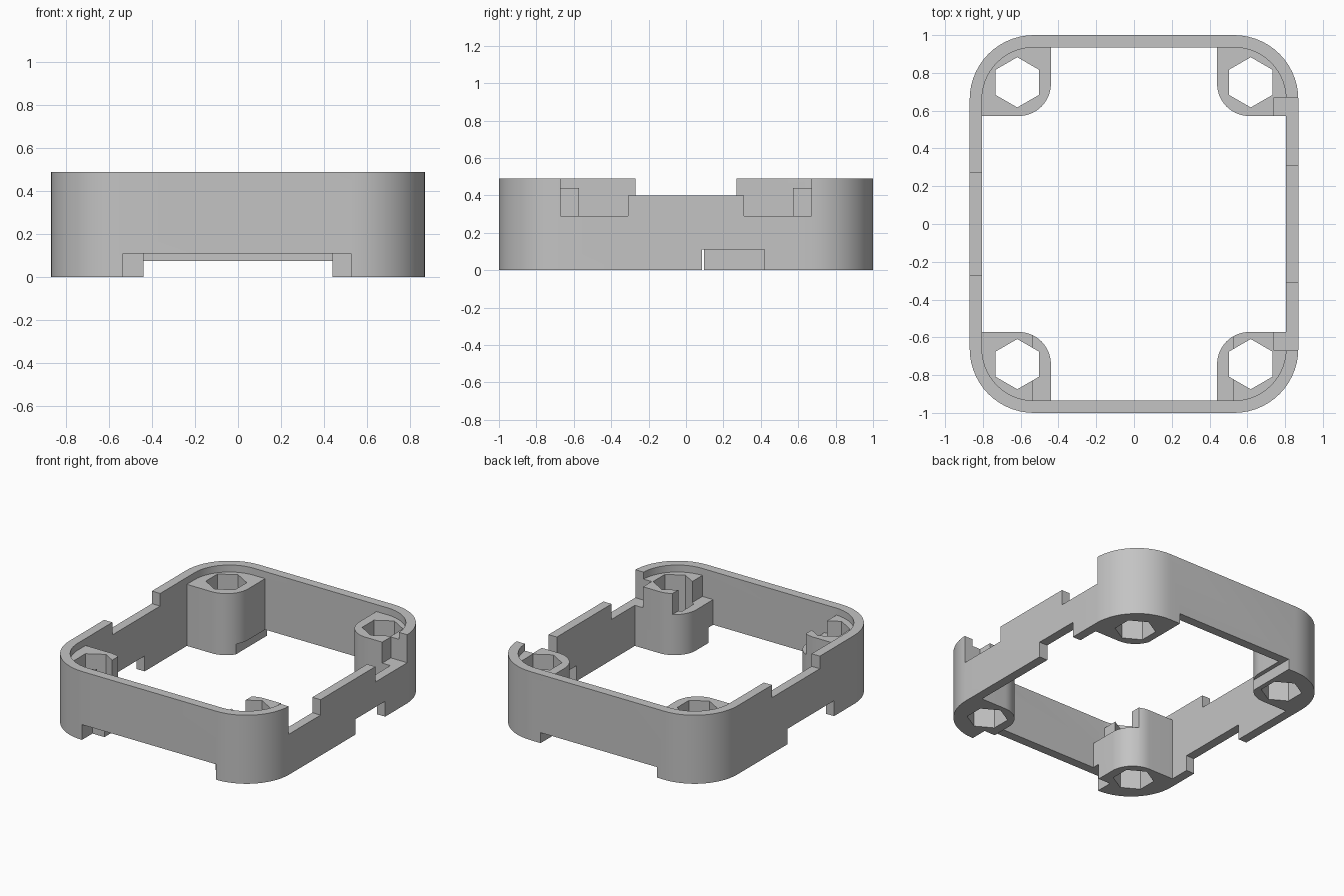
import bpy
import bmesh
from math import cos, sin, pi

if "Cube" in bpy.data.objects:
    bpy.data.objects.remove(bpy.data.objects["Cube"], do_unlink=True)

grey = bpy.data.materials.new("plain grey")
grey.use_nodes = True
grey.diffuse_color = (0.55, 0.55, 0.55, 1)
grey.node_tree.nodes["Principled BSDF"].inputs["Base Color"].default_value = (0.55, 0.55, 0.55, 1)


def prism(name, outline, z0, z1):
    """Extrude a counter-clockwise outline from z0 to z1."""
    bm = bmesh.new()
    base = bm.faces.new([bm.verts.new((x, y, z0)) for x, y in outline])
    top = bmesh.ops.extrude_face_region(bm, geom=[base])["geom"]
    bmesh.ops.translate(bm, vec=(0, 0, z1 - z0),
                        verts=[v for v in top if isinstance(v, bmesh.types.BMVert)])
    bmesh.ops.recalc_face_normals(bm, faces=bm.faces)
    mesh = bpy.data.meshes.new(name)
    bm.to_mesh(mesh)
    bm.free()
    mesh.materials.append(grey)
    obj = bpy.data.objects.new(name, mesh)
    bpy.context.collection.objects.link(obj)
    return obj


def rounded(x0, x1, y0, y1, radii, steps=14):
    """Rectangle outline; radii run from the +x +y corner counter-clockwise."""
    corners = [(x1, y1, -1, -1), (x0, y1, 1, -1), (x0, y0, 1, 1), (x1, y0, -1, 1)]
    points = []
    for i, ((x, y, sx, sy), r) in enumerate(zip(corners, radii)):
        if r == 0:
            points.append((x, y))
            continue
        for k in range(steps + 1):
            a = (i + k / steps) * pi / 2
            points.append((x + sx * r + r * cos(a), y + sy * r + r * sin(a)))
    return points


def box(x0, x1, y0, y1, z0, z1):
    return prism("cutter", rounded(x0, x1, y0, y1, [0] * 4), z0, z1)


def combine(obj, tool, operation):
    """Apply a boolean and discard the tool."""
    mod = obj.modifiers.new("boolean", "BOOLEAN")
    mod.operation, mod.object, mod.solver = operation, tool, "EXACT"
    bpy.context.view_layer.update()
    done = obj.evaluated_get(bpy.context.evaluated_depsgraph_get())
    mesh = bpy.data.meshes.new_from_object(done)
    obj.modifiers.clear()
    obj.data = mesh
    bpy.data.objects.remove(tool, do_unlink=True)


HEIGHT, LEDGE = 0.49, 0.29

# Rounded perimeter wall
frame = prism("frame", rounded(-0.87, 0.87, -1, 1, [0.34] * 4), 0, HEIGHT)
combine(frame, prism("cutter", rounded(-0.805, 0.805, -0.935, 0.935, [0.275] * 4), -0.1, 0.6),
        "DIFFERENCE")

# Corner posts, the front pair stepped down on the inner side
for i, (sx, sy) in enumerate([(1, 1), (-1, 1), (-1, -1), (1, -1)]):
    radii = [0, 0, 0, 0]
    radii[i], radii[(i + 2) % 4] = 0.31, 0.17
    xs = sorted((sx * 0.84, sx * 0.44))
    ys = sorted((sy * 0.97, sy * 0.572))
    post = prism("post", rounded(*xs, *ys, radii), 0, 0.44)
    if sy < 0:
        combine(post, box(-0.535, 0.525, -1.1, -0.5, LEDGE, 0.6), "DIFFERENCE")
    combine(frame, post, "UNION")

# Hexagonal holes through the posts
for sx in (-1, 1):
    for y in (0.75, -0.742):
        hexagon = [(sx * 0.618 + 0.133 * cos(pi / 6 + k * pi / 3),
                    y + 0.133 * sin(pi / 6 + k * pi / 3)) for k in range(6)]
        combine(frame, prism("cutter", hexagon, -0.1, 0.6), "DIFFERENCE")

# Wall notches: front, back, then the two sides, lower and upper
notches = [
    (-0.535, 0.525, -1.1, -0.88, -0.1, 0.11),
    (-0.47, 0.45, 0.64, 1.1, -0.1, 0.075),
    (0.75, 1, 0.085, 0.42, -0.1, 0.11),
    (-1, -0.75, -0.43, 0.095, -0.1, 0.11),
    (-1, -0.75, -0.27, 0.27, 0.4, 0.6),
    (0.74, 1, -0.4, 0.4, 0.4, 0.6),
    (0.74, 1, 0.31, 0.67, LEDGE, 0.6),
    (0.74, 1, -0.67, -0.31, LEDGE, 0.6),
]
for notch in notches:
    combine(frame, box(*notch), "DIFFERENCE")

# Smooth round corners, crisp edges
for obj in bpy.context.selected_objects:
    obj.select_set(False)
frame.select_set(True)
bpy.context.view_layer.objects.active = frame
bpy.ops.object.shade_smooth_by_angle(angle=pi / 6)
